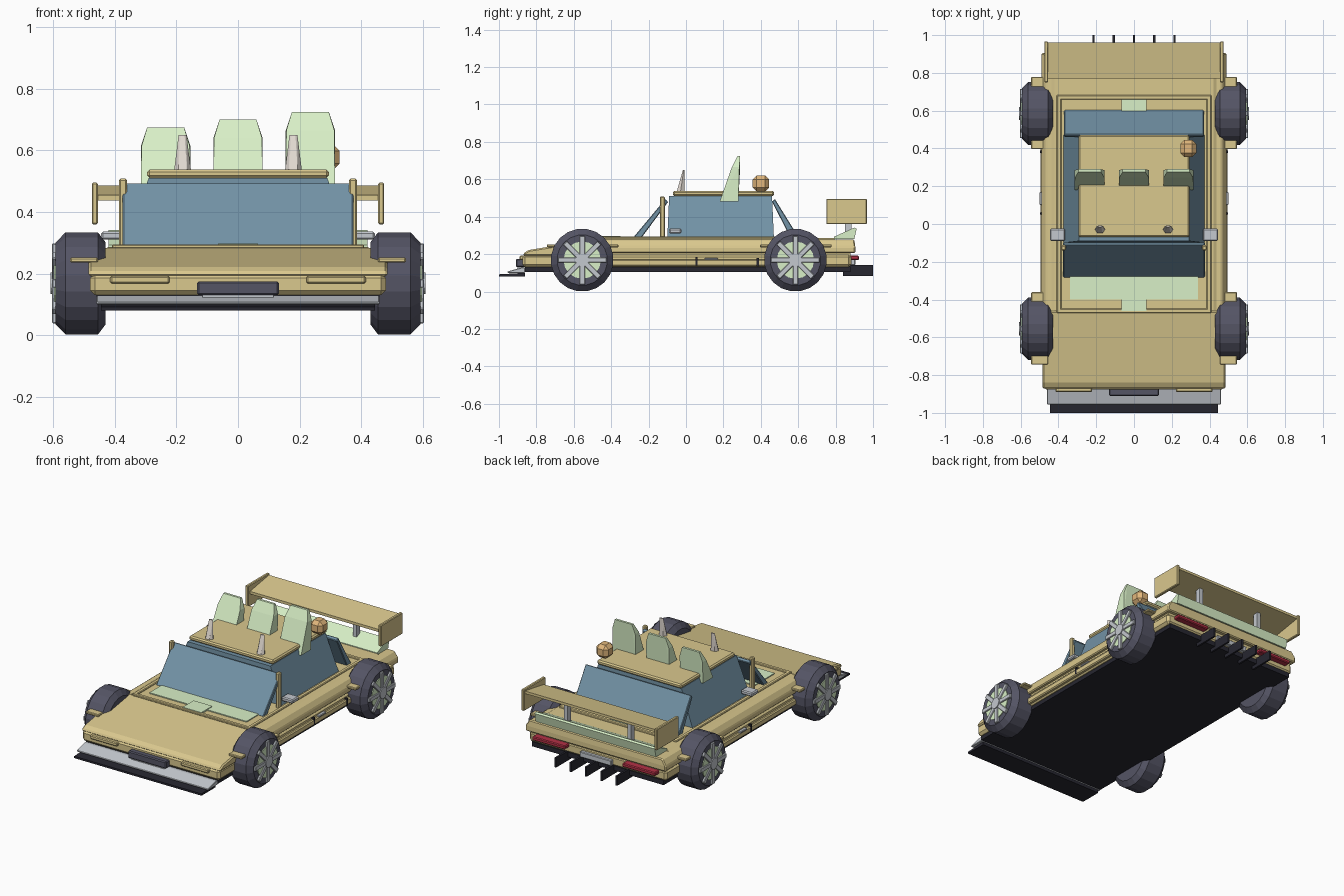
import bpy, bmesh, math
from mathutils import Vector, Matrix

if "Cube" in bpy.data.objects:
    bpy.data.objects.remove(bpy.data.objects["Cube"])


def material(name, r, g, b):
    m = bpy.data.materials.new(name)
    m.diffuse_color = (r, g, b, 1)
    m.use_nodes = True
    m.node_tree.nodes["Principled BSDF"].inputs["Base Color"].default_value = m.diffuse_color
    return m


TAN = material("tan_paint", 0.70, 0.58, 0.27)
GLASS = material("blue_glass", 0.17, 0.29, 0.38)
GREEN = material("pale_green", 0.69, 0.87, 0.57)
RUBBER = material("rubber", 0.09, 0.09, 0.13)
BLACK = material("black", 0.02, 0.02, 0.03)
SILVER = material("silver", 0.55, 0.58, 0.62)
ORANGE = material("amber", 0.75, 0.47, 0.2)
RED = material("red", 0.45, 0.03, 0.06)
IVORY = material("ivory", 0.78, 0.72, 0.66)


def finish(name, bm, mat, bevel=0):
    bmesh.ops.dissolve_limit(bm, angle_limit=0.01, verts=bm.verts, edges=bm.edges)
    bmesh.ops.recalc_face_normals(bm, faces=bm.faces)
    me = bpy.data.meshes.new(name)
    bm.to_mesh(me)
    bm.free()
    ob = bpy.data.objects.new(name, me)
    bpy.context.collection.objects.link(ob)
    me.materials.append(mat)
    if bevel:
        mod = ob.modifiers.new("bevel", "BEVEL")
        mod.width, mod.segments = bevel, 1
    return ob


def hull(name, pts, mat, bevel=0):
    bm = bmesh.new()
    for p in pts:
        bm.verts.new(p)
    bmesh.ops.convex_hull(bm, input=bm.verts)
    return finish(name, bm, mat, bevel)


def box(name, xs, ys, zs, mat, bevel=0):
    return hull(name, [(x, y, z) for x in xs for y in ys for z in zs], mat, bevel)


def slab(name, w, yz, mat, bevel=0):
    """Side profile (y, z) extruded across the width."""
    return hull(name, [(x, y, z) for x in (-w, w) for y, z in yz], mat, bevel)


def rings(name, levels, mat, bevel=0):
    """Stacked rectangles: (half width, y0, y1, z)."""
    return hull(name, [(x, y, z) for w, a, b, z in levels for x in (-w, w) for y in (a, b)], mat, bevel)


# Lower and upper body
box("floor_pan", (-.46, .46), (-.86, .88), (.105, .135), BLACK)
box("sill_body", (-.48, .48), (-.875, .885), (.13, .20), TAN, .015)
rings("upper_body", [(.49, -.47, .905, .205), (.49, -.47, .905, .24), (.465, -.47, .9, .278)], TAN, .006)
box("body_groove", (-.47, .47), (-.84, .88), (.19, .215), TAN)
rings("shoulder_deck", [(.45, -.46, .80, .27), (.42, -.46, .79, .287)], TAN)
slab("hood", .485, [(-.87, .19), (-.87, .205), (-.84, .222), (-.46, .284), (-.46, .19)], TAN, .012)
for s in (-1, 1):
    box("deck_rail", (s * .385, s * .41), (-.46, .68), (.28, .295), TAN, .004)
    box("side_skirt", (s * .47, s * .495), (-.40, .43), (.135, .172), TAN, .006)
    box("door_seam", (s * .48, s * .4965), (.05, .062), (.14, .185), BLACK)
    box("door_handle", (s * .48, s * .50), (.10, .17), (.168, .18), SILVER, .003)
    box("fuel_flap", (s * .48, s * .4975), (.377, .39), (.135, .18), BLACK)
for y in (-.46, .67):
    box("deck_crossbar", (-.41, .41), (y - .012, y + .012), (.28, .295), TAN, .004)
box("cowl_panel", (-.34, .34), (-.40, -.2), (.28, .293), GREEN)
for y in (-.46, .55):
    box("cowl_tab", (-.065, .065), (y, y + .11), (.28, .2975), GREEN)

# Cabin with roof and pillars
rings("cabin_glass", [(.375, -.10, .47, .285), (.29, -.09, .46, .51)], GLASS)
slab("windscreen", .375, [(-.285, .285), (-.24, .285), (-.095, .48), (-.11, .495)], GLASS, .004)
slab("rear_glass", .37, [(.605, .285), (.56, .285), (.46, .48), (.475, .495)], GLASS, .004)
box("roof", (-.295, .295), (-.07, .47), (.51, .538), TAN, .008)
for s in (-1, 1):
    box("pillar", (s * .36, s * .387), (-.14, -.112), (.28, .508), TAN, .006)
    box("mirror", (s * .365, s * .445), (-.09, -.025), (.31, .336), SILVER, .006)

# Roof fins, horns and beacon
for x, top in ((-.235, .675), (0, .70), (.235, .725)):
    pts = [(x + s * .08, y, z) for s in (-1, 1) for y, z in ((.18, .48), (.205, .535), (.28, .48), (.285, top - .06))]
    pts += [(x + s * .06, y, top) for s in (-1, 1) for y in (.275, .29)]
    pts += [(x + s * .078, .245, top - .06) for s in (-1, 1)]
    hull("roof_fin", pts, GREEN)
for x in (-.18, .18):
    pts = []
    for i in range(6):
        c, s = math.cos(i * math.pi / 3), math.sin(i * math.pi / 3)
        pts += [(x + .028 * c, -.03 + .024 * s, .53), (x + .013 * c, -.012 + .005 * s, .65)]
    hull("roof_horn", pts, IVORY)
box("roof_beacon", (.245, .33), (.355, .445), (.535, .62), ORANGE, .022)

# Nose: splitter, bumper, grille, lamps
slab("splitter", .445, [(-1, .08), (-1, .092), (-.86, .10), (-.86, .08)], BLACK)
slab("front_bumper", .46, [(-.955, .10), (-.955, .107), (-.88, .128), (-.86, .128), (-.86, .10)], SILVER, .003)
box("grille", (-.133, .133), (-.91, -.86), (.13, .175), RUBBER, .006)
box("grille_trim", (-.115, .115), (-.90, -.87), (.122, .132), SILVER)
for s in (-1, 1):
    box("headlamp", (s * .222, s * .415), (-.89, -.86), (.168, .192), TAN, .005)

# Tail: lip, lamps, plate, diffuser
slab("tail_lip", .42, [(.79, .28), (.79, .292), (.90, .342), (.912, .335), (.90, .28)], GREEN)
for s in (-1, 1):
    box("tail_lamp", (s * .20, s * .43), (.87, .925), (.168, .192), RED, .005)
box("rear_plate", (-.11, .11), (.87, .905), (.14, .175), SILVER, .004)
for i in range(-2, 3):
    box("diffuser_fin", (i * .107 - .006, i * .107 + .006), (.84, 1), (.083, .143), BLACK)

# Rear wing
slab("wing", .455, [(.77, .438), (.77, .455), (.96, .486), (.96, .47)], TAN)
for s in (-1, 1):
    box("wing_endplate", (s * .455, s * .475), (.75, .967), (.36, .495), TAN, .004)
    box("wing_strut", (s * .21, s * .235), (.85, .885), (.28, .462), SILVER)

# Wheels with spokes, and fender steps
for s in (-1, 1):
    for y in (-.555, .585):
        centre = Vector((0, y, .168))
        pts = []
        for i in range(20):
            a = (i + .5) * math.tau / 20
            d = Vector((0, math.cos(a), math.sin(a)))
            for x, r in ((.43, .135), (.455, .168), (.56, .168), (.592, .135)):
                pts.append(centre + d * r + Vector((s * x, 0, 0)))
        hull("tire", pts, RUBBER)
        for name, r, x, mat in (("rim_disc", .10, .597, GREEN), ("hub_cap", .035, .609, SILVER)):
            bm = bmesh.new()
            bmesh.ops.create_cone(bm, cap_ends=True, segments=16, radius1=r, radius2=r, depth=.06,
                                  matrix=Matrix.Translation((s * (x - .03), y, .168)) @ Matrix.Rotation(math.pi / 2, 4, 'Y'))
            finish(name, bm, mat)
        for i in range(4):
            bar = box("spoke", (s * .57, s * .604), (-.014, .014), (-.13, .13), SILVER, .003)
            bar.matrix_world = Matrix.Translation(centre) @ Matrix.Rotation(i * math.pi / 4, 4, 'X')
        for dy in (-.16, .165):
            box("fender_step", (s * .455, s * .545), (y + dy - .029, y + dy + .029), (.236, .252), TAN, .004)
